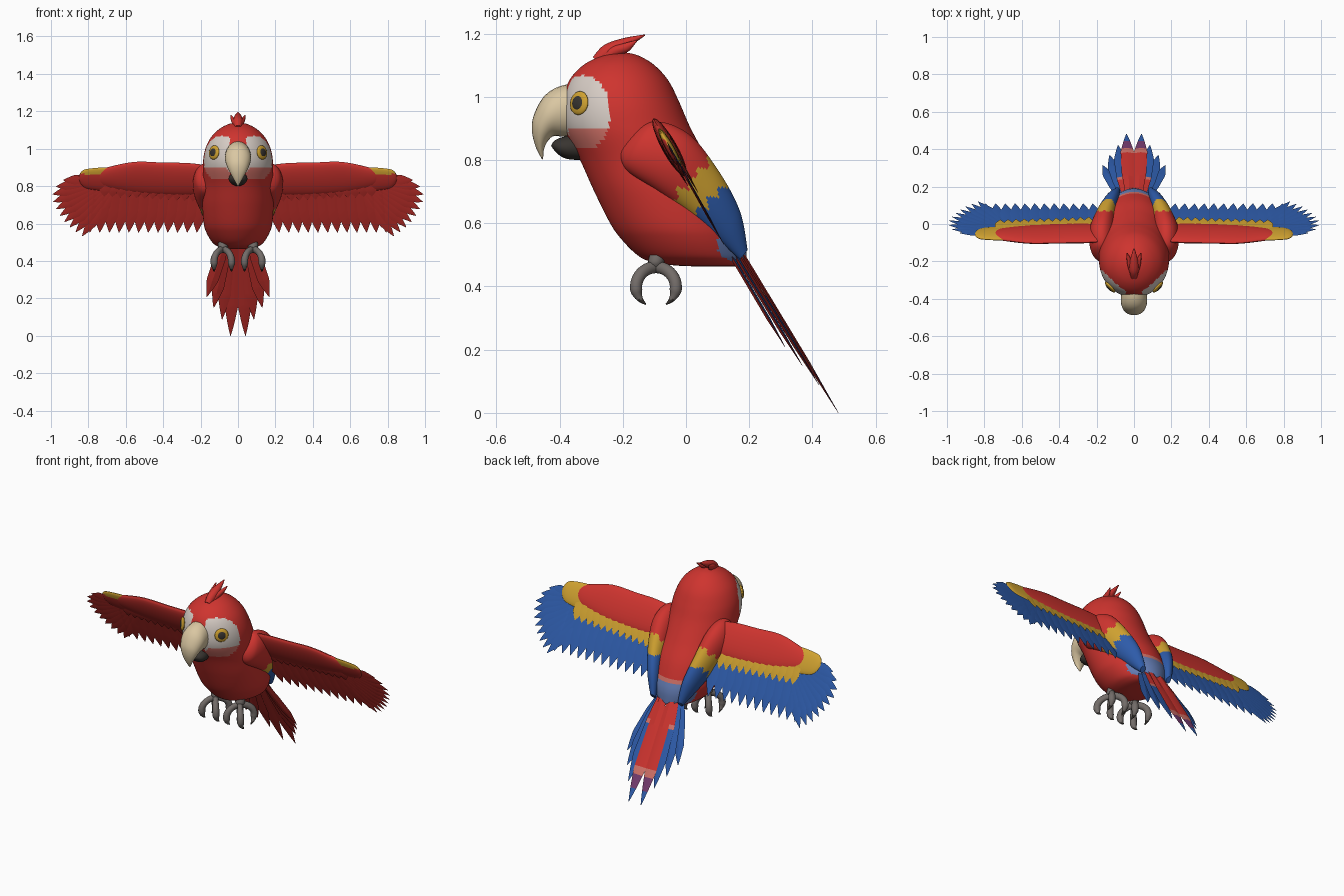
import bpy, bmesh, math
from mathutils import Vector as V

if "Cube" in bpy.data.objects:
    bpy.data.objects.remove(bpy.data.objects["Cube"])

COLOURS = {
    "red": (.62, .034, .028), "blue": (.027, .105, .40), "yellow": (.63, .36, .03),
    "cream": (.70, .57, .36), "white": (.68, .61, .56), "charcoal": (.04, .035, .03),
    "grey": (.17, .15, .14), "pale blue": (.13, .21, .47), "pink": (.65, .17, .14),
    "purple": (.18, .045, .16)}
MATS = {}
for label, rgb in COLOURS.items():
    m = bpy.data.materials.new(label)
    m.use_nodes = True
    m.diffuse_color = (*rgb, 1)
    m.node_tree.nodes["Principled BSDF"].inputs["Base Color"].default_value = (*rgb, 1)
    MATS[label] = m


def finish(name, bm, rule, mirror=False, angle=50):
    """Turn a bmesh into an object, colouring faces by rule(centre, normal)."""
    bmesh.ops.recalc_face_normals(bm, faces=bm.faces)
    bm.normal_update()
    slots = []
    for f in bm.faces:
        label = rule if isinstance(rule, str) else rule(f.calc_center_median(), f.normal)
        if label not in slots:
            slots.append(label)
        f.material_index = slots.index(label)
    me = bpy.data.meshes.new(name)
    bm.to_mesh(me)
    bm.free()
    for label in slots:
        me.materials.append(MATS[label])
    ob = bpy.data.objects.new(name, me)
    bpy.context.collection.objects.link(ob)
    if mirror:
        mod = ob.modifiers.new("mirror", "MIRROR")
        mod.use_mirror_merge = False
    bpy.ops.object.select_all(action="DESELECT")
    ob.select_set(True)
    bpy.context.view_layer.objects.active = ob
    bpy.ops.object.shade_smooth_by_angle(angle=math.radians(angle))
    return ob


def skin(bm, rings):
    """Bridge rings of points and close both ends."""
    vs = [[bm.verts.new(p) for p in r] for r in rings]
    n = len(vs[0])
    for r, s in zip(vs, vs[1:]):
        for i in range(n):
            bm.faces.new((r[i], r[(i + 1) % n], s[(i + 1) % n], s[i]))
    bm.faces.new(vs[0])
    bm.faces.new(vs[-1])


def loft(name, stations, rule, sides=24, sub=5, mirror=False):
    """Smooth loft through ellipses given as (edge point, opposite point, half width vector)."""
    def spline(p, q, r, s, t):
        return (q * 2 + (r - p) * t + (p * 2 - q * 5 + r * 4 - s) * t * t
                + (q * 3 - p - r * 3 + s) * t ** 3) / 2
    st = [stations[0]] + stations + [stations[-1]]
    dense = []
    for i in range(1, len(st) - 2):
        for k in range(sub):
            dense.append([spline(*[st[i + d][c] for d in (-1, 0, 1, 2)], k / sub) for c in range(3)])
    dense.append(stations[-1])
    rings = []
    for a, b, w in dense:
        angles = [2 * math.pi * j / sides for j in range(sides)]
        rings.append([(a + b) / 2 + (a - b) / 2 * math.cos(t) + w * math.sin(t) for t in angles])
    bm = bmesh.new()
    skin(bm, rings)
    return finish(name, bm, rule, mirror)


def side_loft(name, rows, rule, **kw):
    """Loft from rows of (y1, z1, y2, z2, x centre, half width)."""
    return loft(name, [(V((x, a, b)), V((x, c, d)), V((w, 0, 0))) for a, b, c, d, x, w in rows], rule, **kw)


def feather(bm, base, tip, normal, width, roll=0, thick=.004, steps=10):
    """Flat pointed feather with a slight ridge on both faces."""
    along = (tip - base).normalized()
    side = along.cross(normal).normalized()
    up = side.cross(along)
    side, up = side * math.cos(roll) + up * math.sin(roll), up * math.cos(roll) - side * math.sin(roll)
    rings = []
    for i in range(steps + 1):
        t = i / steps
        w = width / 2 * min(.6 + t * 1.2, 1, max((1 - t) / .3, .02) ** .8)
        c = base.lerp(tip, t)
        h = up * thick * min(1, (1 - t) * 3 + .1)
        rings.append([c - side * w, c + h, c + side * w, c - h])
    skin(bm, rings)


# Body and head, with bare cheeks and a pale rump
def body_colour(c, n):
    if ((c.y + .325) / .085) ** 2 + ((c.z - .95) / .118) ** 2 < 1 and abs(c.x) > .045:
        return "pink" if c.z < .9 and c.y > -.37 else "white"
    if n.y > .4 and c.z < .625 and c.y > .1:
        return "pale blue" if c.z < .6 else "pink"
    return "red"


BODY = [(1.14, -.21, -.19, .008), (1.13, -.265, -.15, .055), (1.1, -.325, -.1, .107),
        (1.05, -.37, -.055, .152), (.98, -.39, -.02, .18), (.9, -.385, .015, .188),
        (.8, -.335, .07, .185), (.7, -.29, .13, .19), (.6, -.24, .172, .183),
        (.55, -.205, .187, .168), (.5, -.155, .191, .138), (.478, -.11, .19, .108),
        (.466, -.03, .18, .07), (.463, .06, .14, .02)]
side_loft("body", [(f, z, b, z, 0, w) for z, f, b, w in BODY], body_colour, sides=112, sub=8)

# Beak
side_loft("upper_beak", [
    (-.33, 1.045, -.33, .87, 0, .066), (-.4, 1.033, -.4, .875, 0, .07),
    (-.45, 1.0, -.42, .875, 0, .067), (-.482, .94, -.432, .866, 0, .055),
    (-.487, .89, -.443, .85, 0, .04), (-.475, .84, -.45, .83, 0, .022),
    (-.456, .803, -.452, .801, 0, .003)], "cream")
side_loft("lower_beak", [
    (-.32, .88, -.33, .80, 0, .045), (-.38, .875, -.375, .803, 0, .05),
    (-.415, .862, -.405, .818, 0, .037), (-.427, .845, -.424, .84, 0, .005)], "charcoal")

# Eyes
for name, label, size, out in (("eye_iris", "yellow", .038, 0), ("eye_pupil", "charcoal", .023, .007)):
    look = V((.72, -.68, .12)).normalized()
    bm = bmesh.new()
    bmesh.ops.create_uvsphere(bm, u_segments=24, v_segments=12, radius=size)
    bmesh.ops.scale(bm, vec=(1, 1, .3), verts=bm.verts)
    mat = look.to_track_quat("Z", "Y").to_matrix()
    bmesh.ops.transform(bm, matrix=mat.to_4x4(), verts=bm.verts)
    bmesh.ops.translate(bm, vec=V((.128, -.338, .98)) + look * out, verts=bm.verts)
    finish(name, bm, label, mirror=True)

# Crest
side_loft("crest_middle", [
    (-.295, 1.125, -.27, 1.1, 0, .018), (-.26, 1.163, -.22, 1.128, 0, .026),
    (-.2, 1.185, -.18, 1.157, 0, .02), (-.13, 1.197, -.13, 1.193, 0, .003)], "red", sides=12)
side_loft("crest_side", [
    (-.28, 1.12, -.26, 1.1, .008, .012), (-.24, 1.155, -.21, 1.13, .018, .016),
    (-.2, 1.168, -.18, 1.145, .027, .012), (-.155, 1.18, -.155, 1.175, .037, .003)],
    "red", sides=12, mirror=True)


# Shoulders, banded with ragged edges
def shoulder_colour(c, n):
    u = c.y - c.z - .045 * abs((c.y + c.z) / .065 % 1 - .5) * 2
    return "red" if u < -.745 else "yellow" if u < -.62 else "blue"


side_loft("shoulder", [
    (-.212, .82, -.205, .845, .16, .01), (-.185, .765, -.11, .92, .172, .055),
    (-.09, .7, .005, .885, .172, .068), (.02, .62, .1, .77, .15, .052),
    (.11, .54, .17, .64, .115, .036), (.17, .485, .195, .515, .09, .015)],
    shoulder_colour, sides=64, sub=14, mirror=True)

# Wings lie in one slanted plane
SLANT = .56
WING_N = V((0, 1, SLANT)).normalized()


def on_wing(x, z, out=0):
    return V((x, -.1 + (.925 - z) * SLANT, z)) + WING_N * out


def two_sided(top):
    return lambda c, n: top if n.dot(WING_N) > 0 else "red"


def wing_slab(name, rows, rule):
    loft(name, [(on_wing(x, a), on_wing(x, b), WING_N * t) for x, a, b, t in rows], rule, mirror=True)


bm = bmesh.new()
for i in range(12):
    x = .22 + .052 * i
    feather(bm, on_wing(x - .03, .85), on_wing(x, .553), WING_N, .075, roll=.07)
for i in range(10):
    a = math.radians(-62 + 7.2 * i)
    reach = .325 - .008 * max(0, i - 6) ** 2
    base = on_wing(.63 + .012 * i, .82)
    feather(bm, base, on_wing(.68 + reach * math.cos(a), .82 + reach * math.sin(a)), WING_N, .07, roll=.07)
finish("flight_feathers", bm, two_sided("blue"), mirror=True, angle=20)

for name, label, out, low in (("upper_covert_feathers", "yellow", .009, .69), ("under_covert_feathers", "red", -.009, .72)):
    bm = bmesh.new()
    for i in range(13):
        x = .2 + .043 * i
        feather(bm, on_wing(x - .01, .86, out), on_wing(x, low + .0025 * i, out), WING_N, .062, roll=.07)
    finish(name, bm, two_sided(label), mirror=True, angle=20)

wing_slab("wing_arm", [
    (.1, .9, .76, .02), (.25, .922, .75, .024), (.4, .926, .752, .023), (.55, .93, .762, .022),
    (.68, .905, .785, .019), (.74, .885, .805, .014), (.765, .86, .84, .003)], "red")
wing_slab("wing_tip_patch", [
    (.6, .89, .79, .008), (.7, .9, .775, .014), (.8, .893, .785, .013),
    (.835, .88, .805, .01), (.85, .855, .83, .003)],
    lambda c, n: "yellow" if n.dot(WING_N) > 0 or c.z > .865 else "red")

# Tail fan: long banded middle pair, shorter blue outer pairs
TAIL_N = V((0, .5, .31)).normalized()


def tail_colour(ends):
    def rule(c, n):
        if n.dot(TAIL_N) < 0:
            return "red"
        for limit, label in ends:
            if c.y < limit:
                return label
        return "blue"
    return rule


MIDDLE = [(.385, "red"), (.405, "pink"), (.44, "purple")]
SECOND = [(.235, "red"), (.25, "pink")]
TAIL = [("middle", .025, .04, .482, 0, MIDDLE), ("second", .045, .085, .425, .09, SECOND),
        ("third", .055, .13, .375, .155, []), ("outer", .065, .167, .325, .215, [])]
for i, (name, x0, x1, y, z, ends) in enumerate(TAIL):
    bm = bmesh.new()
    drop = TAIL_N * -.011 * i
    feather(bm, V((x0, .165, .525)) + drop, V((x1, y, z)) + drop * .4, TAIL_N, .072 - .003 * i,
            roll=.04, thick=.006, steps=40)
    finish("tail_feathers_" + name, bm, tail_colour(ends), mirror=True, angle=20)

# Feet: curled toes with dark claws
side_loft("ankle", [(-.115, .5, -.065, .5, .08, .025), (-.12, .475, -.07, .475, .08, .027),
                    (-.11, .455, -.08, .455, .08, .015)], "grey", sides=16, mirror=True)
for front, word in ((-1, "front"), (1, "back")):
    for spread, place in ((.048, "outer"), (-.045, "inner")):
        rows = []
        for k in range(13):
            a = math.radians(12.5 * k)
            x = .08 + spread * math.sin(min(a, math.pi / 2))
            y, z = front * math.sin(a), math.cos(a)
            r = .019 if k < 9 else .019 - .0043 * (k - 8)
            rows.append((-.095 + y * (.063 + r), .398 + z * (.063 + r),
                         -.095 + y * (.063 - r), .398 + z * (.063 - r), x, r))
        side_loft(f"{word}_{place}_toe", rows, lambda c, n: "charcoal" if c.z < .358 else "grey",
                  sides=12, sub=2, mirror=True)
